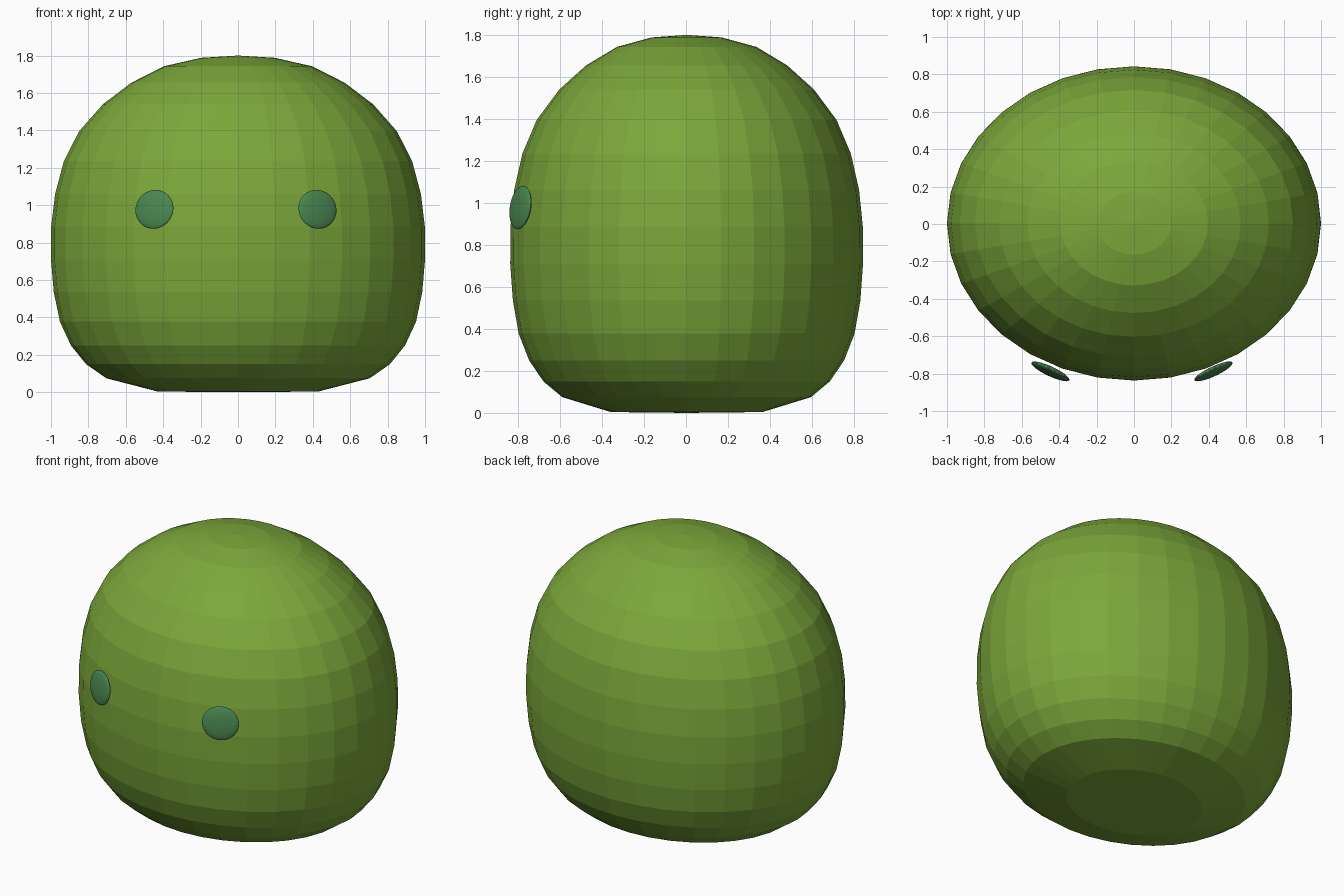
import bpy, bmesh
from math import cos, sin, pi, radians

cube = bpy.data.objects.get("Cube")
if cube:
    bpy.data.objects.remove(cube, do_unlink=True)


def material(name, rgb):
    mat = bpy.data.materials.new(name)
    mat.use_nodes = True
    colour = (*rgb, 1)
    mat.diffuse_color = colour
    bsdf = next(n for n in mat.node_tree.nodes if n.type == "BSDF_PRINCIPLED")
    bsdf.inputs["Base Color"].default_value = colour
    return mat


def finish(bm, name, mat):
    bmesh.ops.recalc_face_normals(bm, faces=bm.faces)
    mesh = bpy.data.meshes.new(name)
    bm.to_mesh(mesh)
    bm.free()
    mesh.materials.append(mat)
    obj = bpy.data.objects.new(name, mesh)
    bpy.context.collection.objects.link(obj)
    return obj


def lathe(profile, bottom, top, segments, depth):
    """Faceted closed body from (radius, height) rings, squashed in y."""
    bm = bmesh.new()
    rings = []
    for radius, z in profile:
        angles = [2 * pi * i / segments for i in range(segments)]
        rings.append([bm.verts.new((radius * cos(a), radius * depth * sin(a), z)) for a in angles])
    low, high = bm.verts.new((0, 0, bottom)), bm.verts.new((0, 0, top))
    for i in range(segments):
        j = (i + 1) % segments
        bm.faces.new((low, rings[0][j], rings[0][i]))
        bm.faces.new((high, rings[-1][i], rings[-1][j]))
        for a, b in zip(rings, rings[1:]):
            bm.faces.new((a[i], a[j], b[j], b[i]))
    return bm


body_green = material("leaf green", (0.20, 0.39, 0.043))
eye_green = material("dark sea green", (0.068, 0.235, 0.08))

# Body: rounded dome with a flattened underside
profile = [(.43, .004), (.705, .075), (.812, .15), (.893, .25), (.952, .377),
           (.985, .535), (1, .71), (.999, .885), (.978, 1.06), (.931, 1.235),
           (.85, 1.395), (.722, 1.54), (.57, 1.655), (.395, 1.743), (.198, 1.788)]
body = finish(lathe(profile, 0, 1.8, 32, .84), "body", body_green)
body.location.y = .003

# Eyes: thin discs turned outward and leaning back
for name, side, x in (("left_eye", 1, .425), ("right_eye", -1, -.447)):
    bm = bmesh.new()
    bmesh.ops.create_uvsphere(bm, u_segments=32, v_segments=16, radius=1)
    eye = finish(bm, name, eye_green)
    eye.scale = (.112, .022, .105)
    eye.rotation_euler = (radians(-8), 0, side * radians(25))
    eye.location = (x, -.788, .978)
